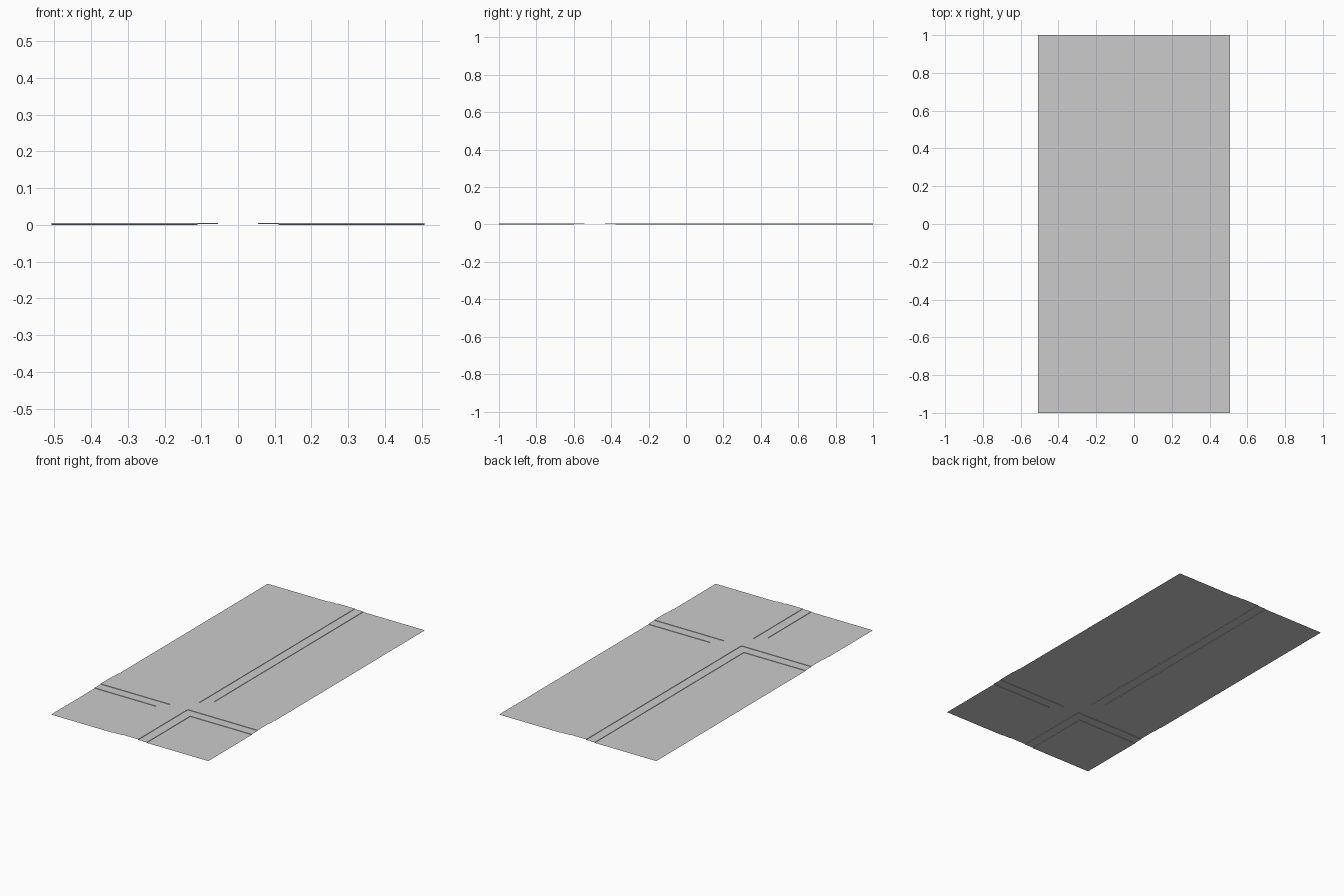
import bpy
import bmesh

if "Cube" in bpy.data.objects:
    bpy.data.objects.remove(bpy.data.objects["Cube"])

# Thin sheet with an off-centre cross embossed in two steps
HALF_X, HALF_Y = 0.508, 1.0
CROSS_Y = -0.488               # where the cross bar sits along the length
OUTER, INNER = 0.11, 0.055     # half widths of the two cross bands
HEIGHTS = [0.0, 0.0028, 0.0056]
PROFILE = [0, 1, 2, 1, 0]      # step level across one bar

xs = [-HALF_X, -OUTER, -INNER, INNER, OUTER, HALF_X]
ys = [-HALF_Y] + [CROSS_Y + d for d in (-OUTER, -INNER, INNER, OUTER)] + [HALF_Y]


def level(i, j):
    return max(PROFILE[i], PROFILE[j])


def build_layer(name, lv):
    bm = bmesh.new()
    for i in range(5):
        for j in range(5):
            if level(i, j) != lv:
                continue
            z = HEIGHTS[lv]
            c = [(xs[i], ys[j]), (xs[i + 1], ys[j]),
                 (xs[i + 1], ys[j + 1]), (xs[i], ys[j + 1])]
            bm.faces.new([bm.verts.new((x, y, z)) for x, y in c])
            # step wall down to each lower neighbour
            for k, (di, dj) in enumerate([(0, -1), (1, 0), (0, 1), (-1, 0)]):
                ni, nj = i + di, j + dj
                if not (0 <= ni < 5 and 0 <= nj < 5) or level(ni, nj) >= lv:
                    continue
                a, b = c[k], c[(k + 1) % 4]
                low = HEIGHTS[level(ni, nj)]
                bm.faces.new([bm.verts.new(p) for p in
                              ((*b, z), (*a, z), (*a, low), (*b, low))])
    bmesh.ops.remove_doubles(bm, verts=bm.verts, dist=1e-5)
    # merge coplanar cells into clean panels
    bmesh.ops.dissolve_limit(bm, angle_limit=0.01, verts=bm.verts, edges=bm.edges)
    mesh = bpy.data.meshes.new(name)
    bm.to_mesh(mesh)
    bm.free()
    bpy.context.collection.objects.link(bpy.data.objects.new(name, mesh))


for lv, name in enumerate(["corner_panels", "cross_border", "cross_centre"]):
    build_layer(name, lv)
